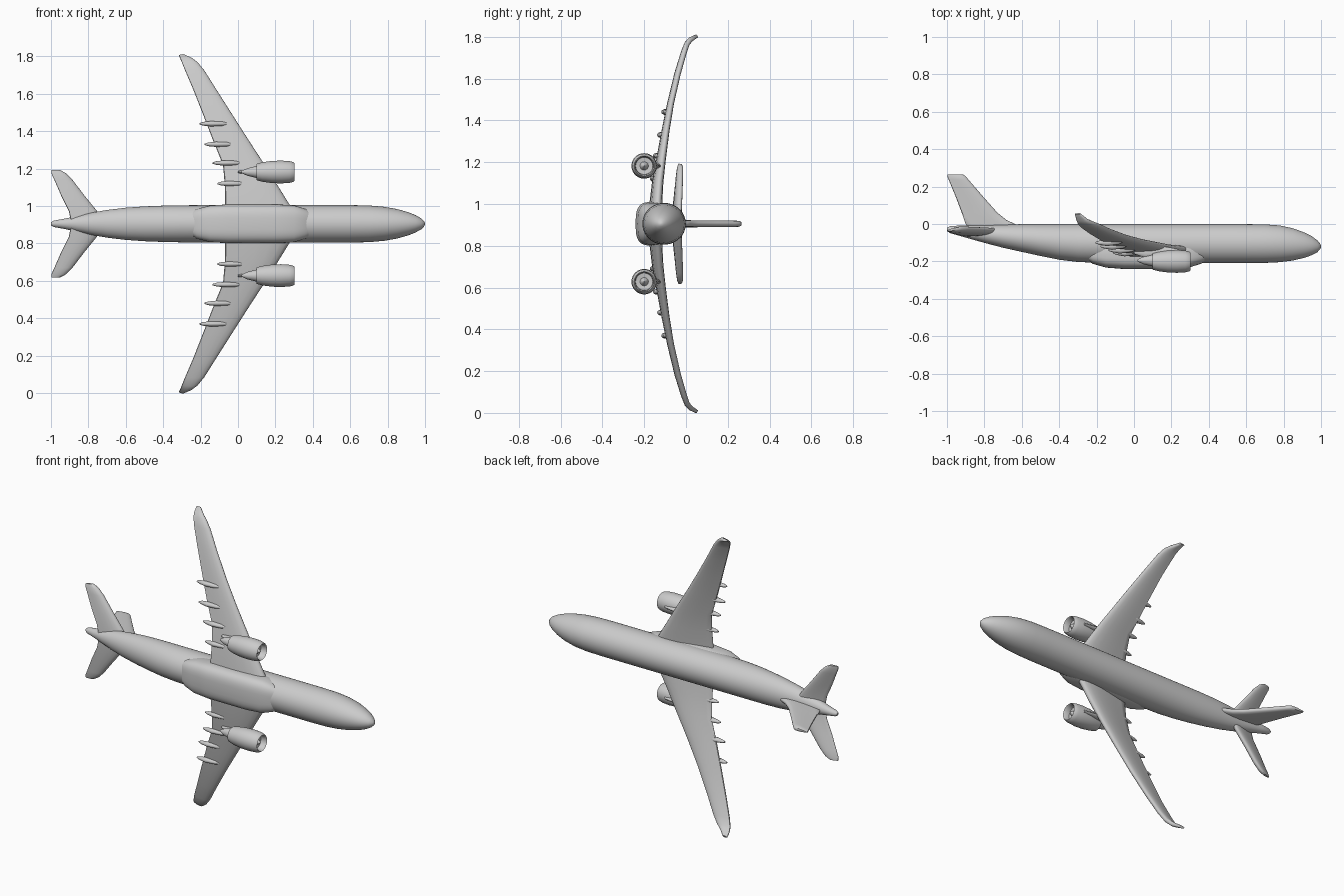
import bpy, bmesh, math
from mathutils import Vector

MID = 0.905  # height of the centreline; the aircraft lies on its side, nose to +x, roof to +y
grey = bpy.data.materials.new("light_grey")
grey.diffuse_color = (0.6, 0.6, 0.6, 1)


def loft(name, rings, angle=40):
    """Skin a list of equal-length point rings and cap both ends."""
    bm = bmesh.new()
    vs = [[bm.verts.new(p) for p in r] for r in rings]
    n = len(vs[0])
    for a, b in zip(vs, vs[1:]):
        for i in range(n):
            j = (i + 1) % n
            bm.faces.new((a[i], a[j], b[j], b[i]))
    bm.faces.new(vs[0])
    bm.faces.new(vs[-1])
    bmesh.ops.recalc_face_normals(bm, faces=bm.faces)
    me = bpy.data.meshes.new(name)
    bm.to_mesh(me)
    bm.free()
    me.materials.append(grey)
    ob = bpy.data.objects.new(name, me)
    bpy.context.collection.objects.link(ob)
    bpy.ops.object.select_all(action='DESELECT')
    ob.select_set(True)
    bpy.context.view_layer.objects.active = ob
    bpy.ops.object.shade_smooth_by_angle(angle=math.radians(angle))
    return ob


def tube(name, stations, z=MID, n=40, power=1.0, angle=40):
    """Body along x from (x, centre y, half height, half width)."""
    def p(c):
        return math.copysign(abs(c) ** power, c)
    rings = []
    for x, y, ry, rz in stations:
        ts = [2 * math.pi * i / n for i in range(n)]
        rings.append([(x, y + ry * p(math.sin(t)), z + rz * p(math.cos(t))) for t in ts])
    return loft(name, rings, angle)


# Rounded aerofoil: chord fraction from the leading edge, half thickness fraction
FOIL = [(0, 0), (.015, .4), (.06, .7), (.15, .92), (.3, 1), (.5, .9), (.7, .68), (.88, .42), (.985, .28)]
LOOP = FOIL + [(1, 0)] + [(c, -t) for c, t in FOIL[:0:-1]]


def blade(name, sections, place):
    """Aerofoil surface from (span, rise, lead x, trail x, lead-to-trail drop, thickness)."""
    rings = []
    for k, (h, y, le, te, drop, th) in enumerate(sections):
        a, b = sections[max(k - 1, 0)], sections[min(k + 1, len(sections) - 1)]
        d = Vector((b[0] - a[0], b[1] - a[1])).normalized()
        rings.append([place(le + (te - le) * c,
                            y + drop * (.5 - c) + d.x * t * th / 2,
                            h - d.y * t * th / 2) for c, t in LOOP])
    return loft(name, rings, 50)


# Fuselage
tube("fuselage", [
    (-1.0, -.028, .008, .008), (-.985, -.03, .018, .017), (-.93, -.036, .028, .027),
    (-.86, -.046, .038, .042), (-.78, -.056, .05, .06), (-.7, -.065, .062, .074),
    (-.6, -.075, .074, .086), (-.5, -.086, .085, .093), (-.4, -.096, .095, .097),
    (-.3, -.102, .101, .099), (-.15, -.105, .104, .1), (.2, -.105, .104, .1),
    (.6, -.105, .104, .1), (.7, -.105, .103, .098), (.78, -.106, .098, .091),
    (.85, -.109, .086, .079), (.91, -.113, .068, .062), (.95, -.116, .051, .046),
    (.98, -.119, .032, .029), (.995, -.12, .015, .014), (1.0, -.12, .004, .004)])

# Boxy belly fairing around the wing root
tube("belly_fairing", [
    (-.27, -.15, .03, .05), (-.22, -.155, .058, .08), (-.15, -.16, .073, .098),
    (-.05, -.162, .079, .104), (.2, -.162, .079, .104), (.3, -.16, .071, .099),
    (.36, -.155, .057, .08), (.41, -.15, .03, .05)], power=.65)

# Tail fin, blended forward into the roof
fin = [(-.06, 0, -.6, -.86, 0, .035), (0, 0, -.635, -.9, 0, .034), (.02, 0, -.68, -.907, 0, .034),
       (.06, 0, -.73, -.921, 0, .033), (.15, 0, -.81, -.955, 0, .032),
       (.235, 0, -.883, -.99, 0, .03), (.255, 0, -.9, -.998, 0, .028), (.265, 0, -.915, -.998, 0, .016)]
blade("tail_fin", fin, lambda x, y, h: (x, h, MID + y))

# Wing with upturned tip, and tailplane
wing = [(0, -.16, .33, -.07, .03, .06), (.095, -.15, .28, -.07, .03, .056),
        (.2, -.14, .215, -.07, .025, .05), (.315, -.122, .143, -.08, .02, .042),
        (.45, -.1, .055, -.135, .015, .036), (.58, -.075, -.028, -.185, .01, .032),
        (.72, -.042, -.117, -.24, .01, .03), (.82, -.012, -.18, -.283, .008, .028),
        (.862, .004, -.215, -.3, .005, .026), (.882, .022, -.245, -.308, 0, .024),
        (.9, .054, -.285, -.316, 0, .016)]
tailplane = [(0, -.048, -.71, -.89, .03, .034), (.07, -.046, -.755, -.905, .03, .034),
             (.15, -.04, -.82, -.945, .025, .032), (.235, -.034, -.885, -.982, .018, .03),
             (.27, -.031, -.92, -.998, .014, .026), (.287, -.03, -.95, -.998, .01, .014)]

# Nacelle outline: tail lip, outer skin, intake lip, recessed fan and spinner
nacelle = [(.1, .036), (.1, .044), (.13, .052), (.18, .059), (.23, .061), (.275, .058), (.295, .053),
           (.302, .048), (.295, .043), (.265, .041), (.262, .02), (.28, .011), (.292, .002)]
core = [(.02, .006), (.05, .02), (.1, .032), (.13, .034)]

# Flap track fairings: span, tail x, wing height
fairings = [(.215, -.11, -.155), (.325, -.135, -.14), (.425, -.178, -.12), (.535, -.205, -.1)]

for side, tag in ((1, "upper"), (-1, "lower")):
    def place(x, y, h):
        return (x, y, MID + side * h)
    blade(tag + "_wing", wing, place)
    blade(tag + "_tailplane", tailplane, place)
    ez = MID + side * .277
    tube(tag + "_engine_nacelle", [(x, -.2, r, r) for x, r in nacelle], ez, 32)
    tube(tag + "_engine_core", [(x, -.195, r, r) for x, r in core], ez, 24)
    tube(tag + "_engine_pylon", [(.0, -.148, .012, .006), (.06, -.155, .026, .012),
                                 (.16, -.15, .03, .013), (.24, -.146, .012, .008)], ez, 16)
    for i, (h, x, y) in enumerate(fairings):
        tube(f"{tag}_flap_fairing_{i + 1}",
             [(x, y, .004, .004), (x + .02, y, .011, .01), (x + .06, y, .018, .014),
              (x + .12, y + .004, .014, .012), (x + .16, y + .01, .003, .003)], MID + side * h, 16)
